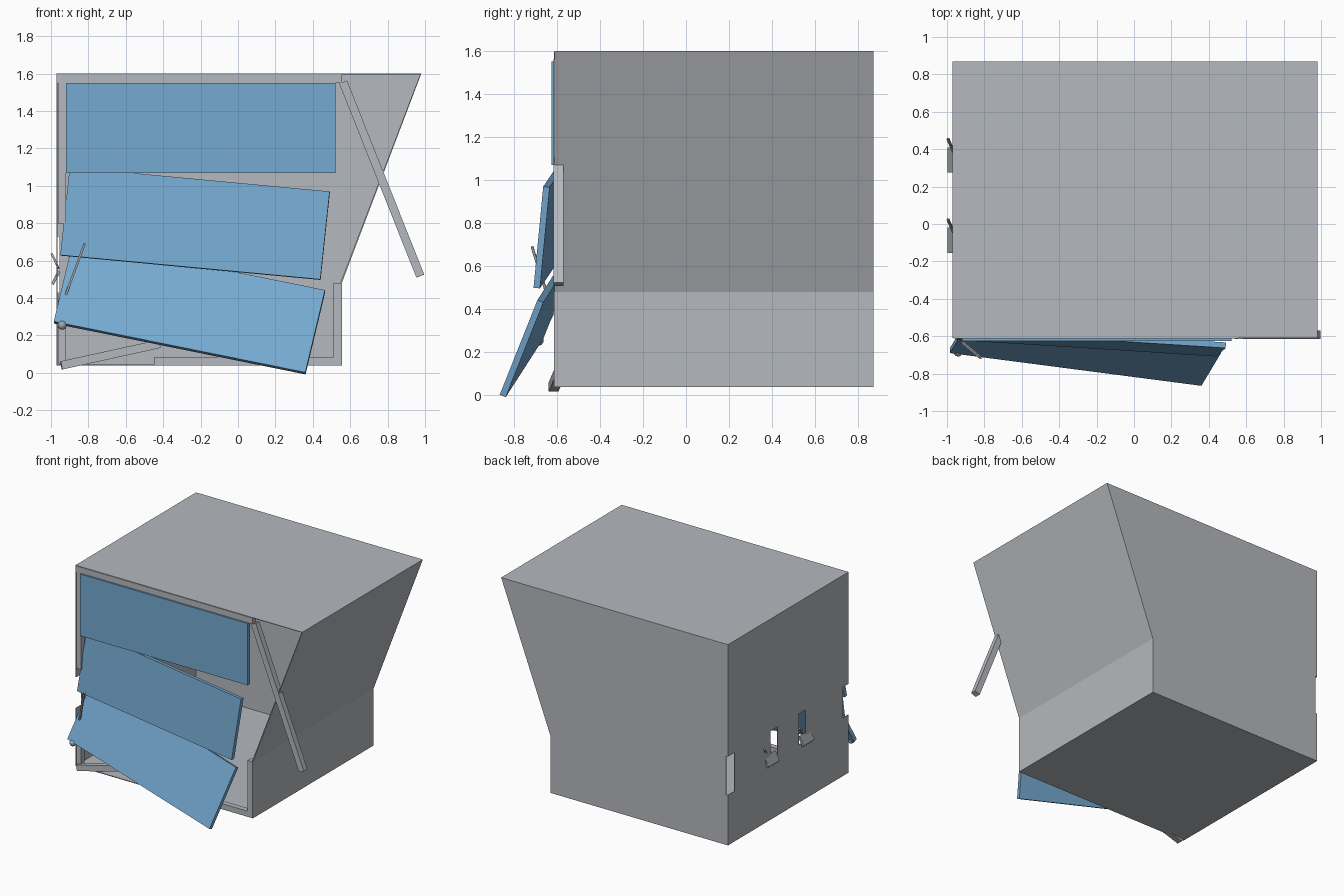
import bpy, bmesh
from mathutils import Vector

cube = bpy.data.objects.get("Cube")
if cube:
    bpy.data.objects.remove(cube, do_unlink=True)


def material(name, rgb):
    m = bpy.data.materials.new(name)
    m.use_nodes = True
    m.diffuse_color = (*rgb, 1)
    bsdf = next(n for n in m.node_tree.nodes if n.type == 'BSDF_PRINCIPLED')
    bsdf.inputs["Base Color"].default_value = (*rgb, 1)
    return m


GREY = material("light grey metal", (0.46, 0.48, 0.51))
BLUE = material("blue panel", (0.18, 0.40, 0.64))
STEEL = material("latch steel", (0.37, 0.38, 0.40))


def finish(name, bm, mat):
    bmesh.ops.recalc_face_normals(bm, faces=bm.faces)
    me = bpy.data.meshes.new(name)
    bm.to_mesh(me)
    bm.free()
    ob = bpy.data.objects.new(name, me)
    bpy.context.collection.objects.link(ob)
    if mat:
        me.materials.append(mat)
    return ob


def slab(name, origin, a, b, c, mat):
    """Parallelepiped spanned by three edge vectors from one corner."""
    bm = bmesh.new()
    base = [bm.verts.new(p) for p in (origin, origin + a, origin + a + b, origin + b)]
    f = bm.faces.new(base)
    out = bmesh.ops.extrude_face_region(bm, geom=[f])
    bmesh.ops.translate(bm, vec=c, verts=[v for v in out["geom"] if isinstance(v, bmesh.types.BMVert)])
    return finish(name, bm, mat)


def box(name, lo, hi, mat):
    lo = Vector(lo)
    d = Vector(hi) - lo
    return slab(name, lo, Vector((d.x, 0, 0)), Vector((0, d.y, 0)), Vector((0, 0, d.z)), mat)


def bar(name, start, end, width, mat):
    """Square bar along a line, its sides facing roughly front and back."""
    p, q = Vector(start), Vector(end)
    axis = (q - p).normalized()
    side = axis.cross(Vector((0, 1, 0))).normalized() * width
    depth = axis.cross(side).normalized() * width
    return slab(name, p - side / 2 - depth / 2, side, depth, q - p, mat)


def panel(name, top_right, bottom_right, bottom_left, thick):
    tr, br, bl = map(Vector, (top_right, bottom_right, bottom_left))
    up, across = tr - br, bl - br
    n = up.cross(across).normalized()
    if n.y < 0:
        n = -n
    return slab(name, br, up, across, n * thick, BLUE)


# Thin container shell with a sloped side and an open front
FRONT, BACK = -0.61, 0.87
profile = [(-0.97, 0.04), (0.555, 0.04), (0.555, 0.48), (0.98, 1.6), (-0.97, 1.6)]
bm = bmesh.new()
face = bm.faces.new([bm.verts.new((x, FRONT, z)) for x, z in profile])
out = bmesh.ops.extrude_face_region(bm, geom=[face])
bmesh.ops.translate(bm, vec=(0, BACK - FRONT, 0),
                    verts=[v for v in out["geom"] if isinstance(v, bmesh.types.BMVert)])
bmesh.ops.recalc_face_normals(bm, faces=bm.faces)
opening = [f for f in bm.faces if all(v.co.y < FRONT + 0.01 for v in f.verts)]
bmesh.ops.delete(bm, geom=opening, context='FACES_ONLY')
shell = finish("container_shell", bm, GREY)
solid = shell.modifiers.new("thickness", 'SOLIDIFY')
solid.thickness = 0.008
solid.offset = -1

# Torn latch slots in the side wall
cutters = []
for y0, y1, z0 in ((0.79, 0.9, 0.43), (0.26, 0.345, 0.48), (-0.085, 0.0, 0.49), (-0.65, -0.54, 0.49)):
    c = box("slot_cutter", (-1.05, y0, z0), (-0.955, y1, 0.73), None)
    c.hide_render = True
    cutters.append(c)
    cut = shell.modifiers.new("slot", 'BOOLEAN')
    cut.operation = 'DIFFERENCE'
    cut.solver = 'EXACT'
    cut.object = c
dg = bpy.context.evaluated_depsgraph_get()
dg.update()
mesh = bpy.data.meshes.new_from_object(shell.evaluated_get(dg))
shell.modifiers.clear()
shell.data = mesh
for c in cutters:
    bpy.data.objects.remove(c, do_unlink=True)

# Door frame, partly missing
box("frame_top", (-0.965, -0.612, 1.55), (0.555, -0.57, 1.595), GREY)
box("frame_left_upper", (-0.962, -0.612, 0.8), (-0.92, -0.57, 1.55), GREY)
box("frame_left_lower", (-0.962, -0.612, 0.05), (-0.92, -0.57, 0.42), GREY)
box("frame_bottom", (-0.45, -0.612, 0.042), (0.555, -0.57, 0.085), GREY)
box("frame_right_stub", (0.51, -0.612, 0.085), (0.555, -0.57, 0.48), GREY)

# Loose frame bars
bar("loose_right_bar", (0.562, -0.592, 1.555), (0.975, -0.592, 0.517), 0.045, GREY)
bar("loose_bottom_bar", (-0.945, -0.615, 0.04), (-0.42, -0.565, 0.155), 0.045, GREY)

# Three door panels, the lower two hanging crooked
panel("door_panel_top", (0.52, -0.625, 1.55), (0.52, -0.625, 1.07), (-0.92, -0.625, 1.07), 0.03)
panel("door_panel_middle", (0.49, -0.663, 0.97), (0.44, -0.708, 0.50), (-0.95, -0.62, 0.63), 0.03)
panel("door_panel_bottom", (0.465, -0.69, 0.443), (0.36, -0.865, 0.003), (-0.985, -0.69, 0.275), 0.03)

# Side latches: a tilted plate with a thin rod
for i, y in enumerate((0.275, -0.155)):
    slab(f"latch_plate_{i + 1}", Vector((-0.962, y, 0.55)), Vector((-0.036, 0, -0.07)),
         Vector((0, 0.135, 0)), Vector((0.012, 0, -0.012)), STEEL)
    bar(f"latch_rod_{i + 1}", (-0.96, y + 0.1, 0.56), (-0.995, y + 0.18, 0.635), 0.012, STEEL)

# Door strap rod and knob at the front corner
bar("strap_rod", (-0.92, -0.63, 0.42), (-0.82, -0.715, 0.69), 0.012, GREY)
bar("knob_rod", (-0.94, -0.62, 0.38), (-0.94, -0.68, 0.26), 0.014, STEEL)
bm = bmesh.new()
bmesh.ops.create_uvsphere(bm, u_segments=12, v_segments=8, radius=0.024)
bmesh.ops.translate(bm, vec=(-0.94, -0.685, 0.255), verts=bm.verts)
knob = finish("knob", bm, STEEL)
knob.data.shade_smooth()
